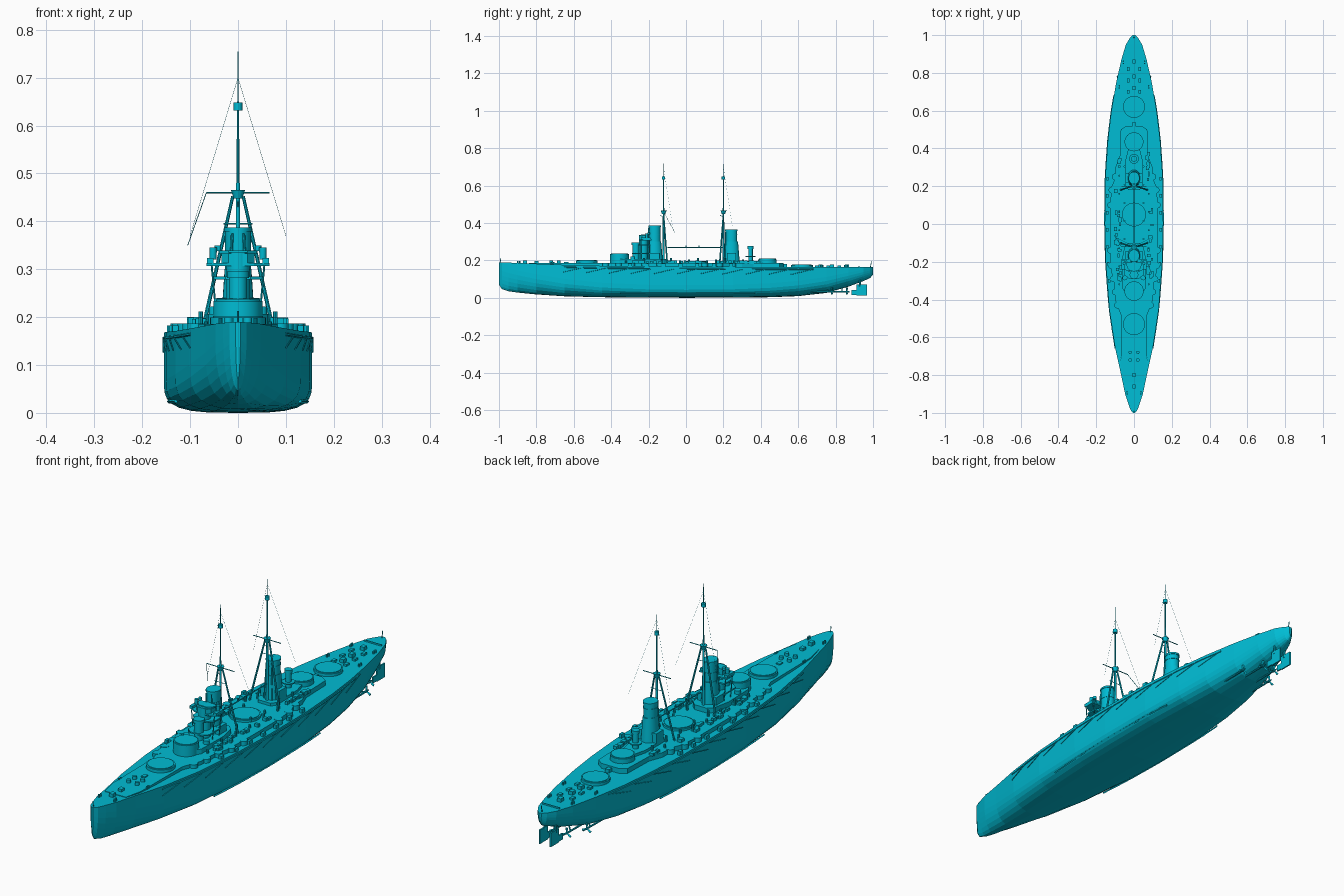
import bpy, bmesh, math, random
from mathutils import Vector, Matrix

if "Cube" in bpy.data.objects:
    bpy.data.objects.remove(bpy.data.objects["Cube"])

random.seed(4)
paint = bpy.data.materials.new("sea_paint")
paint.diffuse_color = (0.0, 0.503, 0.658, 1)
paint.use_nodes = True
paint.node_tree.nodes["Principled BSDF"].inputs["Base Color"].default_value = paint.diffuse_color


def finish(name, bm, smooth=False):
    bmesh.ops.recalc_face_normals(bm, faces=bm.faces)
    me = bpy.data.meshes.new(name)
    bm.to_mesh(me)
    bm.free()
    me.materials.append(paint)
    ob = bpy.data.objects.new(name, me)
    bpy.context.collection.objects.link(ob)
    if smooth:
        bpy.context.view_layer.objects.active = ob
        ob.select_set(True)
        bpy.ops.object.shade_smooth_by_angle(angle=math.radians(35))
        ob.select_set(False)
    return ob


def cyl(name, x, y, z0, z1, r0, r1=None, sy=1.0, n=24):
    bm = bmesh.new()
    m = Matrix.Translation((x, y, (z0 + z1) / 2)) @ Matrix.Diagonal((1, sy, 1, 1))
    bmesh.ops.create_cone(bm, cap_ends=True, segments=n, radius1=r0,
                          radius2=r0 if r1 is None else r1, depth=z1 - z0, matrix=m)
    return finish(name, bm, True)


def box(name, x, y, z, sx, sy, sz):
    bm = bmesh.new()
    bmesh.ops.create_cube(bm, size=1, matrix=Matrix.Translation((x, y, z)) @ Matrix.Diagonal((sx, sy, sz, 1)))
    return finish(name, bm)


def rod(name, p, q, r, r2=None, n=8):
    p, q = Vector(p), Vector(q)
    bm = bmesh.new()
    m = Matrix.Translation((p + q) / 2) @ (q - p).to_track_quat('Z', 'Y').to_matrix().to_4x4()
    bmesh.ops.create_cone(bm, cap_ends=True, segments=n, radius1=r,
                          radius2=r if r2 is None else r2, depth=(q - p).length, matrix=m)
    return finish(name, bm, True)


def prism(name, half, z0, z1):
    # plan outline given as (x, y) on the right half, mirrored to the left
    pts = half + [(-x, y) for x, y in reversed(half)]
    bm = bmesh.new()
    f = bm.faces.new([bm.verts.new((x, y, z0)) for x, y in pts])
    up = bmesh.ops.extrude_face_region(bm, geom=[f])["geom"]
    bmesh.ops.translate(bm, vec=(0, 0, z1 - z0), verts=[v for v in up if isinstance(v, bmesh.types.BMVert)])
    return finish(name, bm)


# Hull: y, half beam, keel height, deck height
ST = [(-1, .005, .07, .19), (-.985, .018, .047, .189), (-.95, .031, .035, .188), (-.9, .047, .028, .186),
      (-.8, .068, .018, .182), (-.65, .101, .008, .176), (-.45, .131, .003, .171), (-.2, .150, .001, .169),
      (0, .155, 0, .168), (.25, .152, .001, .166), (.45, .138, .003, .165), (.6, .12, .009, .164),
      (.75, .094, .026, .164), (.87, .067, .06, .164), (.95, .043, .09, .165), (.985, .022, .106, .165),
      (1, .006, .125, .165)]


def station(y):
    for a, b in zip(ST, ST[1:]):
        if y <= b[0]:
            t = (y - a[0]) / (b[0] - a[0])
            return [u + (v - u) * t for u, v in zip(a, b)]


bm = bmesh.new()
rings = []
for y, w, zb, zt in ST:
    e = abs(y) ** 2.5                       # fuller sections amidships, V-shaped at the ends
    p, hb = .58 + .4 * e, (zt - zb) * (.4 + .45 * e)
    half = [(w * math.sin(a) ** p, zb + hb * (1 - max(0, math.cos(a)) ** p))
            for a in [math.radians(d) for d in (12, 27, 42, 56, 68, 80, 90)]] + [(w, zt)]
    ring = [(-x, z) for x, z in reversed(half)] + [(0, zb)] + half
    rings.append([bm.verts.new((x, y, z)) for x, z in ring])
for a, b in zip(rings, rings[1:]):
    for i in range(len(a)):
        j = (i + 1) % len(a)
        bm.faces.new((a[i], a[j], b[j], b[i]))
bm.faces.new(rings[0])
bm.faces.new(rings[-1])
finish("hull", bm)

# Raised decks and deckhouses
prism("upper_deck", [(.05, -.84), (.068, -.76), (.07, -.48), (.1, -.4), (.105, -.3), (.122, -.25), (.127, -.1),
                     (.127, .1), (.118, .2), (.1, .24), (.098, .3), (.075, .36), (.07, .5), (.04, .52)], .15, .186)
prism("forward_house", [(.035, -.38), (.062, -.34), (.066, -.2), (.05, -.12), (.03, -.1)], .18, .207)
prism("aft_house", [(.03, .18), (.045, .2), (.045, .34), (.03, .4)], .18, .198)

# Barbettes with a raised roller ring
for y, r, z in ((-.53, .058, .199), (-.355, .051, .234), (.05, .063, .195), (.435, .05, .206), (.62, .058, .176)):
    cyl("barbette", 0, y, .14, z, r, n=40)
    cyl("barbette_ring", 0, y, z, z + .003, r * .9, n=40)

# Conning tower, bridge and platforms
cyl("conning_tower", 0, -.268, .2, .29, .019)
cyl("conning_tower_cap", 0, -.268, .282, .295, .023)
cyl("bridge_tower", 0, -.228, .2, .335, .024)
for z, hw, y0, y1 in ((.236, .05, -.29, -.19), (.282, .052, -.255, -.19), (.31, .066, -.25, -.185), (.336, .04, -.24, -.2)):
    prism("bridge_platform", [(hw * .5, y0), (hw, y0 + .02), (hw, y1)], z - .003, z + .003)
prism("wheelhouse", [(.02, -.25), (.034, -.235), (.034, -.2)], .31, .333)
for s in (-1, 1):
    box("bridge_wing_screen", s * .058, -.215, .317, .014, .05, .012)
    cyl("searchlight", s * .052, -.21, .32, .345, .007, .008, n=12)
    cyl("rear_searchlight", s * .042, -.2, .338, .35, .007, n=12)
    for y in (-.24, -.195):
        rod("platform_strut", (s * .045, y, .2), (s * .055, y, .308), .002)
    cyl("signal_house", s * .048, -.285, .2, .222, .013, n=16)

# Funnels with casing, rim and dark mouth
for name, y, zt, rx, ry in (("fore_funnel", -.168, .385, .027, .031), ("aft_funnel", .243, .362, .027, .031)):
    cyl(name, 0, y, .3, zt, rx, sy=ry / rx, n=28)
    cyl(name + "_casing", 0, y, .18, .3, .036, .028, sy=1.25, n=28)
    cyl(name + "_rim", 0, y, zt - .006, zt + .002, rx + .002, sy=ry / rx, n=28)
    cyl(name + "_band", 0, y, .335, .339, rx + .0015, sy=ry / rx, n=28)
    for s in (-1, 1):
        rod("steam_pipe", (s * .02, y - .036, .19), (s * .012, y - .031, zt - .01), .003)
        box("boiler_vent", s * .035, y, .215, .02, .05, .05)

# Tripod masts
for y, top, rake in ((-.12, .755, .02), (.2, .72, -.02)):
    rod("mast", (0, y, .18), (0, y, .48), .006, .004, 12)
    rod("topmast", (0, y, .46), (0, y, .65), .0032, .0022)
    rod("topgallant", (0, y, .65), (0, y, top), .0015, .0008)
    cyl("mast_lookout", 0, y, .632, .648, .009, n=12)
    cyl("spotting_top", 0, y, .448, .466, .009, .015, n=12)
    rod("yard", (-.066, y, .46), (.066, y, .46), .0018)
    rod("crosstree", (-.03, y, .395), (.03, y, .395), .0012)
    for s in (-1, 1):
        rod("tripod_leg", (s * .072, y + rake, .18), (s * .011, y, .452), .0045, .0035)
        rod("gaff", (0, y, .44 + s * .012), (0, y + s * .018, .455 + s * .012), .0012)
        rod("topmast_stay", (0, y, .7), (s * .1, y + .05, .37), .0004, n=3)
rod("signal_line", (-.066, -.12, .46), (-.105, -.06, .35), .001, n=4)
rod("boat_boom", (0, .195, .268), (0, -.1, .268), .0025)
for y in (.0, .07):
    box("boom_block", 0, y, .274, .005, .006, .012)

# After control tower
cyl("after_tower", 0, .345, .19, .27, .012, n=16)
cyl("after_tower_cap", 0, .345, .262, .276, .016, n=16)
cyl("after_tower_platform", 0, .345, .218, .223, .026, n=16)

for s in (-1, 1):
    # Casemates with bulged fronts, plus secondary-gun mounts
    for y, x in ((-.43, .088), (-.36, .099), (-.29, .109), (-.22, .121), (-.14, .124), (.1, .124), (.18, .118), (.25, .1)):
        cyl("casemate", s * x, y, .155, .187, .017, n=16)
    # Net shelf and stowed booms on the hull side
    for k in range(22):
        a, b = -.66 + k * .061, -.66 + (k + 1) * .061
        wa, wb = station(a)[1], station(b)[1]
        za, zb = station(a)[3] - .012, station(b)[3] - .012
        rod("net_shelf", (s * wa, a, za), (s * wb, b, zb), .0035, n=6)
        if k % 2 == 0:
            c = b + .05
            if c < .68:
                rod("net_boom", (s * (wa + .002), a, za - .028), (s * (station(c)[1] + .002), c, za - .002), .0016, n=6)
    # Bilge keel following the turn of the hull
    for k in range(8):
        a, b = -.35 + k * .09, -.26 + k * .09
        rod("bilge_keel", (s * station(a)[1] * .935, a, .024), (s * station(b)[1] * .935, b, .024), .004, n=4)
    # Shafts, brackets, propellers and rudders
    for x, y in ((.03, .86), (.07, .78)):
        rod("propeller_shaft", (s * x, y - .25, .03), (s * x, y, .032), .004)
        rod("propeller_hub", (s * x, y - .005, .032), (s * x, y + .016, .032), .006, .002)
        rod("shaft_bracket", (s * x, y - .025, .032), (s * x * .6, y - .025, .075), .003)
        for d in (90, 210, 330):
            c, t = math.cos(math.radians(d)), math.sin(math.radians(d))
            rod("propeller_blade", (s * x, y, .032), (s * x + .022 * c, y, .032 + .022 * t), .003, .006, 4)
    box("rudder", s * .026, .94, .042, .006, .055, .06)
    box("rudder_heel", s * .026, .9, .028, .006, .03, .026)
    rod("rudder_stock", (s * .026, .93, .06), (s * .026, .93, .11), .005)
    # Deck fittings
    for y in (-.9, -.72, .72, .85):
        for d in (0, .012):
            cyl("bollard", s * station(y)[1] * .78, y + d, .155, station(y)[3] + .012, .004, n=10)
    for y in (-.72, -.68):
        cyl("capstan", s * .02, y, .17, .199, .009, n=14)
    for k in range(26):
        y = random.uniform(-.3, .38)
        x = random.uniform(.07, .1 if y < .2 else .08)
        box("deck_locker", s * x, y, .19, random.uniform(.008, .02), random.uniform(.01, .025), random.uniform(.01, .02))
    for k in range(14):
        y = -.32 + k * .048
        cyl("ventilator", s * (.05 if k % 2 else .078), y, .18, .2 + .006 * (k % 3), .005, n=10)
    for k in range(7):
        y = -.3 + k * .09
        box("side_locker", s * (station(y)[1] - .012), y, .174, .012, .02, .018)

# Hatches, breakwater and flagstaffs
for y in (-.86, -.8, -.64, .53, .72, .78, .86):
    box("hatch", 0, y, station(y)[3] + .004, .018, .022, .022)
for y in (.7, .76, .82):
    for s in (-1, 1):
        box("skylight", s * .03, y, .167, .014, .02, .012)
box("stern_coaming", 0, .925, .167, .085, .004, .008)
rod("bow_staff", (0, -.99, .18), (0, -.993, .213), .0018)
rod("stern_staff", (0, .985, .16), (0, .992, .195), .0018)
